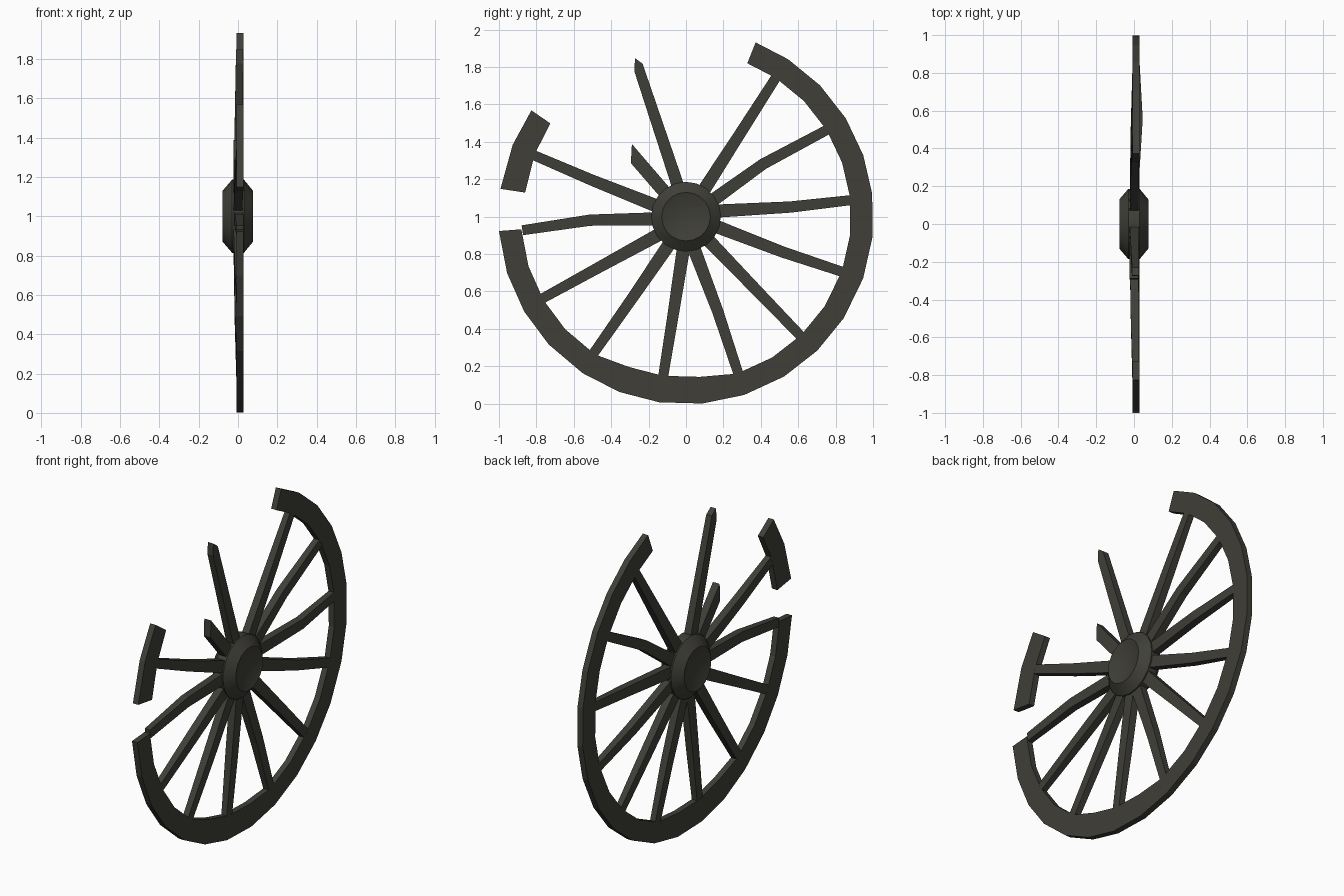
import bpy, bmesh, math
from mathutils import Vector

if "Cube" in bpy.data.objects:
    bpy.data.objects.remove(bpy.data.objects["Cube"])

HZ = 1.0  # hub height

wood = bpy.data.materials.new("dark_weathered_wood")
wood.diffuse_color = (0.05, 0.049, 0.04, 1)
wood.use_nodes = True
wood.node_tree.nodes["Principled BSDF"].inputs["Base Color"].default_value = wood.diffuse_color


def finish(bm, name):
    bmesh.ops.recalc_face_normals(bm, faces=bm.faces)
    me = bpy.data.meshes.new(name)
    bm.to_mesh(me)
    bm.free()
    me.materials.append(wood)
    ob = bpy.data.objects.new(name, me)
    ob.location.z = HZ
    bpy.context.collection.objects.link(ob)
    return ob


def loft(rings, name, closed_ends=True, cyclic=False):
    """Skin a list of equal-length vertex rings."""
    bm = bmesh.new()
    vs = [[bm.verts.new(p) for p in r] for r in rings]
    n = len(vs[0])
    for a, b in zip(vs, vs[1:]):
        for i in range(n):
            j = (i + 1) % n
            bm.faces.new((a[i], a[j], b[j], b[i]))
    if closed_ends:
        bm.faces.new(vs[0])
        bm.faces.new(vs[-1])
    return finish(bm, name)


def rim(name, angles, inner, outer=1.003, x0=-0.008, x1=0.028):
    rings = []
    for a, ri in zip(angles, inner):
        c, s = math.cos(math.radians(a)), math.sin(math.radians(a))
        rings.append([(x, r * c, r * s) for x, r in
                      ((x0, ri), (x1, ri), (x1, outer), (x0, outer))])
    loft(rings, name)


def spoke(name, pts, widths, xs, thick, skew=0.0):
    """Rectangular bar along (y, z) points; skew slants the broken tip."""
    pts = [Vector(p) for p in pts]
    pts.insert(0, pts[0] * 0.6)
    rings = []
    for i, p in enumerate(pts):
        d = (pts[min(i + 1, len(pts) - 1)] - pts[max(i - 1, 0)]).normalized()
        n = Vector((-d.y, d.x))
        k = d * (skew if i == len(pts) - 1 else 0)
        a = p + n * widths[i] / 2 + k
        b = p - n * widths[i] / 2 - k
        x, t = xs[i], thick[i] / 2
        rings.append([(x - t, *a), (x + t, *a), (x + t, *b), (x - t, *b)])
    loft(rings, name)


# Broken rim: long arc and the loose fragment
arc = [68.2, 57, 44.4, 31.6, 19.1, 7, -6.3, -19.2, -32.8, -45.6, -58.5, -71.9,
       -85, -98.2, -110.8, -123.4, -137, -149.6, -162.5, -175.6]
rim("rim_main", arc, [0.86 if -112 < a < -80 else 0.883 for a in arc])
rim("rim_fragment", [145.5, 157.5, 171.5], [0.88, 0.875, 0.87])

# Whole spokes: hub point, bend, rim point as (y, z) from the hub centre
spokes = [
    ((.102, .152), (.29, .445), (.485, .75)),
    ((.144, .088), (.412, .281), (.78, .478)),
    ((.171, .03), (.556, .051), (.89, .089)),
    ((.171, -.056), (.519, -.19), (.85, -.30)),
    ((.139, -.147), (.377, -.393), (.62, -.645)),
    ((.048, -.185), (.171, -.51), (.28, -.84)),
    ((-.016, -.185), (-.07, -.532), (-.123, -.86)),
    ((-.10, -.163), (-.283, -.43), (-.497, -.735)),
    ((-.16, -.104), (-.463, -.27), (-.772, -.44)),
    ((-.187, -.013), (-.513, -.019), (-.875, -.073)),
    ((-.182, .067), (-.503, .195), (-.82, .331)),
]
for i, pts in enumerate(spokes):
    bend_x = 0.024 if i == 2 else 0.005
    spoke(f"spoke_{i + 1}", pts, (.07, .07, .06, .053),
          (0, 0, bend_x, .01), (.045, .045, .044, .035))

# Snapped spokes with slanted tips
spoke("broken_spoke_short", ((-.128, .147), (-.292, .337)),
      (.07, .07, .071), (0, 0, 0), (.045, .045, .045), -.037)
spoke("broken_spoke_long", ((-.048, .179), (-.25, .785), (-.252, .832)),
      (.066, .066, .055, .04), (0, 0, .008, .008), (.045, .045, .038, .036), .016)

# Hub: turned profile (x, radius) with a dished centre on both sides
profile = [(-.055, .062), (-.078, .13), (-.03, .186),
           (.03, .186), (.076, .13), (.053, .062)]
SIDES = 20
hub = loft([[(x, r * math.cos(2 * math.pi * k / SIDES),
              r * math.sin(2 * math.pi * k / SIDES)) for k in range(SIDES)]
            for x, r in profile], "hub")
bpy.context.view_layer.objects.active = hub
hub.select_set(True)
bpy.ops.object.shade_smooth_by_angle(angle=math.radians(25))
